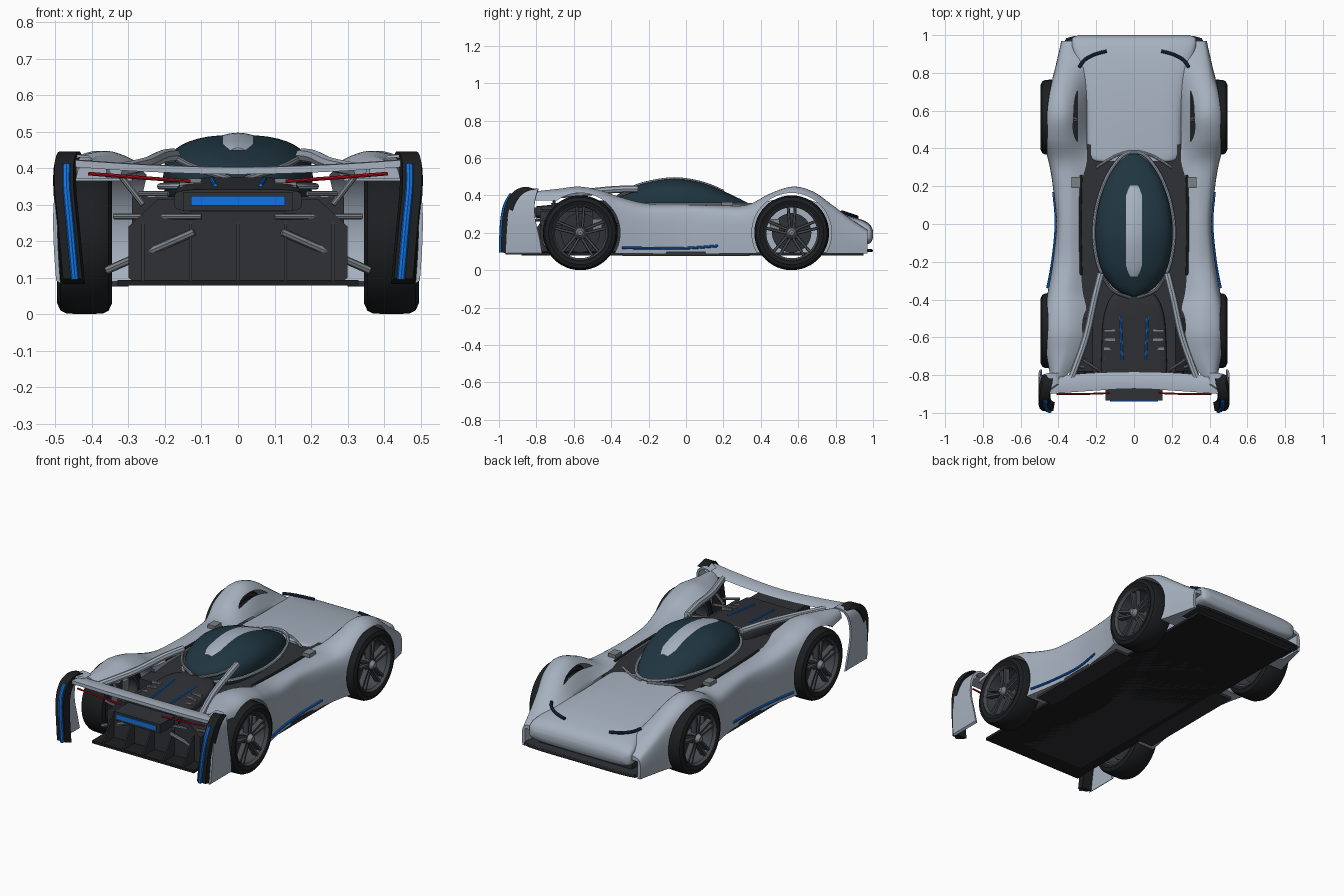
import bpy, bmesh
from math import sin, cos, pi, radians
from mathutils import Vector, Matrix

if "Cube" in bpy.data.objects:
    bpy.data.objects.remove(bpy.data.objects["Cube"])


def mat(name, *rgb):
    m = bpy.data.materials.new(name)
    m.diffuse_color = (*rgb, 1)
    m.use_nodes = True
    m.node_tree.nodes["Principled BSDF"].inputs["Base Color"].default_value = m.diffuse_color
    return m


SILVER = mat("silver", .38, .44, .52)
DARK = mat("dark", .028, .031, .036)
BLACK = mat("black", .012, .013, .015)
GLASS = mat("glass", .014, .036, .052)
RIM = mat("rim", .06, .067, .078)
METAL = mat("metal", .2, .22, .24)
BLUE = mat("blue", .006, .17, .75)
RED = mat("red", .5, .006, .012)
NAVY = mat("navy", .01, .025, .07)


def cr(P, n):
    """Smooth curve through rows of numbers, n samples per span."""
    P = [Vector(p) for p in P]
    out = []
    for i in range(len(P) - 1):
        a, b, c, d = P[max(i - 1, 0)], P[i], P[i + 1], P[min(i + 2, len(P) - 1)]
        for k in range(n):
            t = k / n
            out.append(.5 * (2 * b + (c - a) * t + (2 * a - 5 * b + 4 * c - d) * t * t
                             + (3 * b - a - 3 * c + d) * t ** 3))
    return out + [P[-1]]


def finish(ob, m, mirror=False, angle=35):
    bpy.ops.object.select_all(action='DESELECT')
    ob.select_set(True)
    bpy.context.view_layer.objects.active = ob
    if mirror:
        ob.modifiers.new("mirror", 'MIRROR').use_clip = False
        bpy.ops.object.modifier_apply(modifier="mirror")
    if m:
        ob.data.materials.clear()
        ob.data.materials.append(m)
    bpy.ops.object.shade_smooth_by_angle(angle=radians(angle))
    return ob


def mesh(name, verts, faces, m, mirror=False):
    me = bpy.data.meshes.new(name)
    me.from_pydata([tuple(v) for v in verts], [], faces)
    bm = bmesh.new()
    bm.from_mesh(me)
    bmesh.ops.recalc_face_normals(bm, faces=bm.faces)
    bm.to_mesh(me)
    bm.free()
    ob = bpy.data.objects.new(name, me)
    bpy.context.collection.objects.link(ob)
    return finish(ob, m, mirror)


def loft(name, rings, m, mirror=False, loop=False):
    n, k = len(rings[0]), len(rings)
    F = [(i * n + j, i * n + (j + 1) % n, (i + 1) % k * n + (j + 1) % n, (i + 1) % k * n + j)
         for i in range(k if loop else k - 1) for j in range(n)]
    if not loop:
        F += [tuple(range(n)), tuple(range((k - 1) * n, k * n))]
    return mesh(name, [v for r in rings for v in r], F, m, mirror)


def prism_y(name, xz, y0, y1, m, mirror=False):
    return loft(name, [[(x, y, z) for x, z in xz] for y in (y0, y1)], m, mirror)


def box(name, x0, x1, y0, y1, z0, z1, m, mirror=False):
    return prism_y(name, [(x0, z0), (x1, z0), (x1, z1), (x0, z1)], y0, y1, m, mirror)


def lathe(name, prof, x, y, z, m, mirror=True, n=48):
    rings = [[(x + dx, y + r * cos(2 * pi * i / n), z + r * sin(2 * pi * i / n)) for dx, r in prof]
             for i in range(n)]
    return loft(name, rings, m, mirror, loop=True)


def tube(name, pts, r, m, mirror=False, n=6, cyclic=False):
    c = bpy.data.curves.new(name, 'CURVE')
    c.dimensions, c.bevel_depth, c.bevel_resolution, c.use_fill_caps = '3D', r, 2, True
    P = cr(pts, n) if len(pts) > 2 else [Vector(p) for p in pts]
    s = c.splines.new('POLY')
    s.points.add(len(P) - 1)
    for q, p in zip(s.points, P):
        q.co = (*p, 1)
    s.use_cyclic_u = cyclic
    ob = bpy.data.objects.new(name, c)
    bpy.context.collection.objects.link(ob)
    bpy.ops.object.select_all(action='DESELECT')
    ob.select_set(True)
    bpy.context.view_layer.objects.active = ob
    bpy.ops.object.convert(target='MESH')
    return finish(bpy.context.object, m, mirror)


def cut(ob, cutter):
    bpy.context.view_layer.objects.active = ob
    b = ob.modifiers.new("cut", 'BOOLEAN')
    b.operation, b.object, b.solver = 'DIFFERENCE', cutter, 'EXACT'
    bpy.ops.object.modifier_apply(modifier="cut")
    bpy.data.objects.remove(cutter)


# Side bodies with fenders: y, inner x, inner z, crest x, crest z, outer x
ST = [(.97, .25, .2, .33, .215, .385), (.88, .25, .26, .35, .275, .405), (.78, .25, .285, .37, .35, .43),
      (.68, .25, .3, .38, .42, .465), (.57, .25, .31, .38, .447, .487), (.45, .25, .32, .38, .41, .485),
      (.33, .25, .325, .36, .35, .452), (.2, .28, .33, .35, .345, .43), (0, .28, .33, .35, .35, .412),
      (-.2, .28, .335, .35, .355, .43), (-.35, .27, .35, .37, .39, .455), (-.45, .25, .38, .37, .425, .475),
      (-.57, .25, .4, .37, .447, .485), (-.68, .28, .4, .38, .435, .475), (-.81, .36, .4, .41, .42, .45)]
rings = []
for y, xi, zi, xp, zt, xo in cr(ST, 5):
    h = zt - .09
    sec = cr([(xi, zi), ((xi + xp) / 2, zi + .72 * (zt - zi)), (xp, zt), (xp + .68 * (xo - xp), zt - .07 * h),
              (xo - .004, zt - .26 * h), (xo, zt - .6 * h), (xo - .004, .09)], 4)
    rings.append([(p[0], y, p[1]) for p in sec] + [(xi, y, .09)])
pod = loft("side_body", rings, None)
for y, x0 in ((.565, .3), (-.565, .24)):
    n = 64
    cut(pod, loft("arch_cutter", [[(x, y + .213 * cos(2 * pi * i / n), .2 + .213 * sin(2 * pi * i / n))
                                   for i in range(n)] for x in (x0, .6)], None))
cut(pod, box("tail_cutter", .2, .6, -1, -.7, 0, .372, None))
cut(pod, box("mouth_cutter", .2, .365, .84, 1.1, 0, .19, None))
finish(pod, SILVER, True)


def squircle(w, y, zb, zt, e, n=40):
    f = lambda v: (abs(v) ** e) * (1 if v > 0 else -1)
    return [(w * f(cos(2 * pi * i / n)), y, (zt + zb) / 2 + (zt - zb) / 2 * f(sin(2 * pi * i / n)))
            for i in range(n)]


# Hood and nose: y, half width, bottom, top
H = [(.33, .2, .2, .335), (.37, .25, .17, .337), (.6, .26, .15, .328), (.8, .29, .145, .305),
     (.92, .325, .14, .277), (.97, .33, .14, .255), (.99, .32, .15, .235), (1, .29, .175, .21)]
loft("hood", [squircle(w, y, a, b, .4) for y, w, a, b in cr(H, 5)], SILVER)
box("splitter", -.36, .36, .8, .985, .098, .112, DARK)
tube("splitter_lip", [(-.36, .94, .105), (-.32, .985, .105), (0, .99, .105), (.32, .985, .105), (.36, .94, .105)], .009, DARK)
tube("headlight", [(.29, .83, .312), (.262, .868, .3), (.21, .897, .29), (.145, .915, .284)], .009, NAVY, True)

# Central tub, floor and diffuser
HEX = [(-.27, .078), (.27, .078), (.3, .1), (.3, .24), (.22, .315), (-.22, .315), (-.3, .24), (-.3, .1)]
prism_y("central_tub", HEX, -.78, .5, DARK)
box("intake", -.3, .3, .5, .93, .085, .17, DARK)
box("floor", -.33, .33, -.88, .95, .078, .094, BLACK)
box("side_sill", .3, .415, -.34, .34, .076, .1, DARK, True)
box("deck", -.29, .29, -.5, .42, .25, .322, DARK)
for i in range(5):
    x = (i - 2) * .13
    loft("diffuser_fin", [[(x + d, -.77, .09), (x + d, -.77, .27), (x + d, -.88, .09)] for d in (-.004, .004)], DARK)

# Canopy: y, half width, top
C = [(.38, .012, .335), (.35, .065, .35), (.25, .135, .4), (.1, .188, .465), (-.06, .205, .491),
     (-.22, .18, .468), (-.32, .125, .43), (-.37, .06, .4), (-.385, .012, .38)]
CS = cr(C, 6)
loft("canopy", [squircle(w, y, .26, zt, .8) for y, w, zt in CS], GLASS)
rim = [(w + .008, y, .35) for y, w, t in CS] + [(-w - .008, y, .35) for y, w, t in reversed(CS)]
tube("canopy_frame", rim, .009, SILVER, n=1, cyclic=True)
# Roof stripe
rings = []
for y, w, zt in CS:
    if -.29 < y < .22:
        q = .045 * min(1, ((.225 - y) / .07) ** .5, ((y + .295) / .07) ** .5)
        rings.append([(q * k, y, zt + .006 - .008 * k * k) for k in (-1, -.5, 0, .5, 1)]
                     + [(q, y, zt - .03), (-q, y, zt - .03)])
loft("roof_stripe", rings, SILVER)

# Engine cover with louvres and light strips
E = [(-.36, .1, .37), (-.42, .14, .375), (-.52, .165, .368), (-.66, .172, .355), (-.8, .175, .342)]
loft("engine_cover", [squircle(w, y, .28, zt, .4) for y, w, zt in cr(E, 4)], DARK)
for i in range(5):
    y = -.565 - .048 * i
    z = .363 - .0018 * i * 5
    box("louvre", .1, .16, y - .006, y + .006, z - .02, z + .008, METAL, True)
tube("engine_light", [(.072, -.49, .37), (.062, -.72, .352)], .006, BLUE, True)

# Struts from canopy to wing
tube("rear_strut", [(.175, -.26, .435), (.21, -.4, .43), (.255, -.6, .41), (.335, -.825, .393)], .019, SILVER, True)
tube("canopy_brace", [(.175, -.26, .43), (.115, -.35, .4), (.02, -.39, .37)], .009, METAL, True)
tube("front_brace", [(.02, .385, .338), (.1, .36, .34), (.2, .3, .335)], .007, SILVER, True)
tube("deck_trim", [(.28, -.27, .345), (.285, 0, .34), (.28, .26, .335)], .007, DARK, True)
box("side_camera", .283, .33, .19, .25, .345, .365, METAL, True)

# Rear wing: x, front y, rear y, z
W = [(-.45, -.81, -.9, .413), (-.25, -.79, -.885, .4), (0, -.782, -.872, .393), (.25, -.79, -.885, .4), (.45, -.81, -.9, .413)]
loft("rear_wing", [[(x, a, z - .003), (x, a - .02, z + .008), (x, b + .02, z + .011), (x, b, z + .009), (x, b, z - .01),
                    (x, (a + b) / 2, z - .008)] for x, a, b, z in cr(W, 5)], SILVER)
tube("tail_light", [(.41, -.9, .385), (.27, -.9, .374), (.13, -.895, .364)], .005, RED, True)
box("rear_lamp_housing", -.15, .15, -.935, -.79, .283, .335, DARK)
box("rear_lamp", -.128, .128, -.94, -.92, .297, .323, BLUE)

# Endplates: x, front y, rear y, z
P = [(.41, -.79, -.85, .434), (.455, -.79, -.88, .435), (.488, -.8, -.915, .405), (.5, -.81, -.94, .35),
     (.506, -.805, -.955, .27), (.504, -.785, -.962, .18), (.498, -.77, -.965, .092)]
loft("endplate", [[(x, a, z), (x, b, z), (x - .012, b, z - .008), (x - .012, a, z - .008)]
                  for x, a, b, z in cr(P, 5)], SILVER, True)
# Black trim and light along the endplate's rear edge
T = [(.455, -.835, .443), (.465, -.875, .437), (.472, -.92, .408), (.472, -.955, .345), (.463, -.972, .25), (.449, -.978, .095)]
loft("endplate_trim", [[(x - .03, y + .035, z - .012), (x + .033, y + .035, z - .012), (x + .03, y - .012, z + .003),
                        (x - .022, y - .012, z + .003)] for x, y, z in cr(T, 5)], BLACK, True)
tube("endplate_light", [(x - .003, y - .012, z) for x, y, z in T[2:]], .011, BLUE, True)
tube("side_light", [(.458, -.34, .12), (.432, -.2, .118), (.413, 0, .118), (.426, .17, .13)], .007, BLUE, True)

# Suspension arms
for y in (-.74, .565):
    tube("lower_arm", [(.12, y - .06, .225), (.36, y, .12)], .011, METAL, True)
    tube("upper_arm", [(.1, y - .06, .268), (.34, y, .268)], .008, METAL, True)
tube("fender_brace", [(.26, -.72, .3), (.33, -.7, .39)], .008, METAL, True)
tube("deck_rod", [(.19, -.77, .33), (.27, -.72, .33)], .007, METAL, True)

# Wheels
for end, y in (("rear", -.565), ("front", .565)):
    X, Z = .42, .2
    lathe(end + "_tyre", [(-.066, .148), (-.075, .17), (-.066, .19), (-.05, .198), (0, .2), (.05, .198), (.066, .19),
                          (.075, .17), (.066, .148)], X, y, Z, BLACK)
    lathe(end + "_rim", [(-.066, .152), (.066, .152), (.07, .146), (.055, .136), (-.066, .14)], X, y, Z, RIM)
    lathe(end + "_hub", [(-.06, .001), (.05, .001), (.052, .032), (.04, .04), (-.06, .04)], X, y, Z, RIM)
    lathe(end + "_hub_cap", [(.04, .001), (.075, .001), (.073, .014), (.055, .026), (.04, .026)], X, y, Z, METAL)
    lathe(end + "_brake_disc", [(-.02, .001), (-.005, .001), (-.005, .105), (-.02, .105)], X, y, Z, DARK)
    s = 1 if y < 0 else -1
    box(end + "_caliper", X - .03, X + .012, *sorted((y + s * .065, y + s * .115)), Z + .01, Z + .075, METAL, True)
    V, F = [], []
    for k in range(5):
        for off in (-.013, .013):
            R = Matrix.Rotation(2 * pi * k / 5 + pi / 2, 3, 'X')
            b = len(V)
            for r, o, x0, x1 in ((.022, off * .8, .02, .05), (.145, off * 1.5, .03, .06)):
                for dx, t in ((x0, -.008), (x1, -.006), (x1, .006), (x0, .008)):
                    V.append(R @ Vector((0, r, o + t)) + Vector((X + dx, y, Z)))
            F += [(b, b + 1, b + 2, b + 3), (b + 4, b + 5, b + 6, b + 7)]
            F += [(b + j, b + (j + 1) % 4, b + 4 + (j + 1) % 4, b + 4 + j) for j in range(4)]
    mesh(end + "_spokes", V, F, RIM, True)
